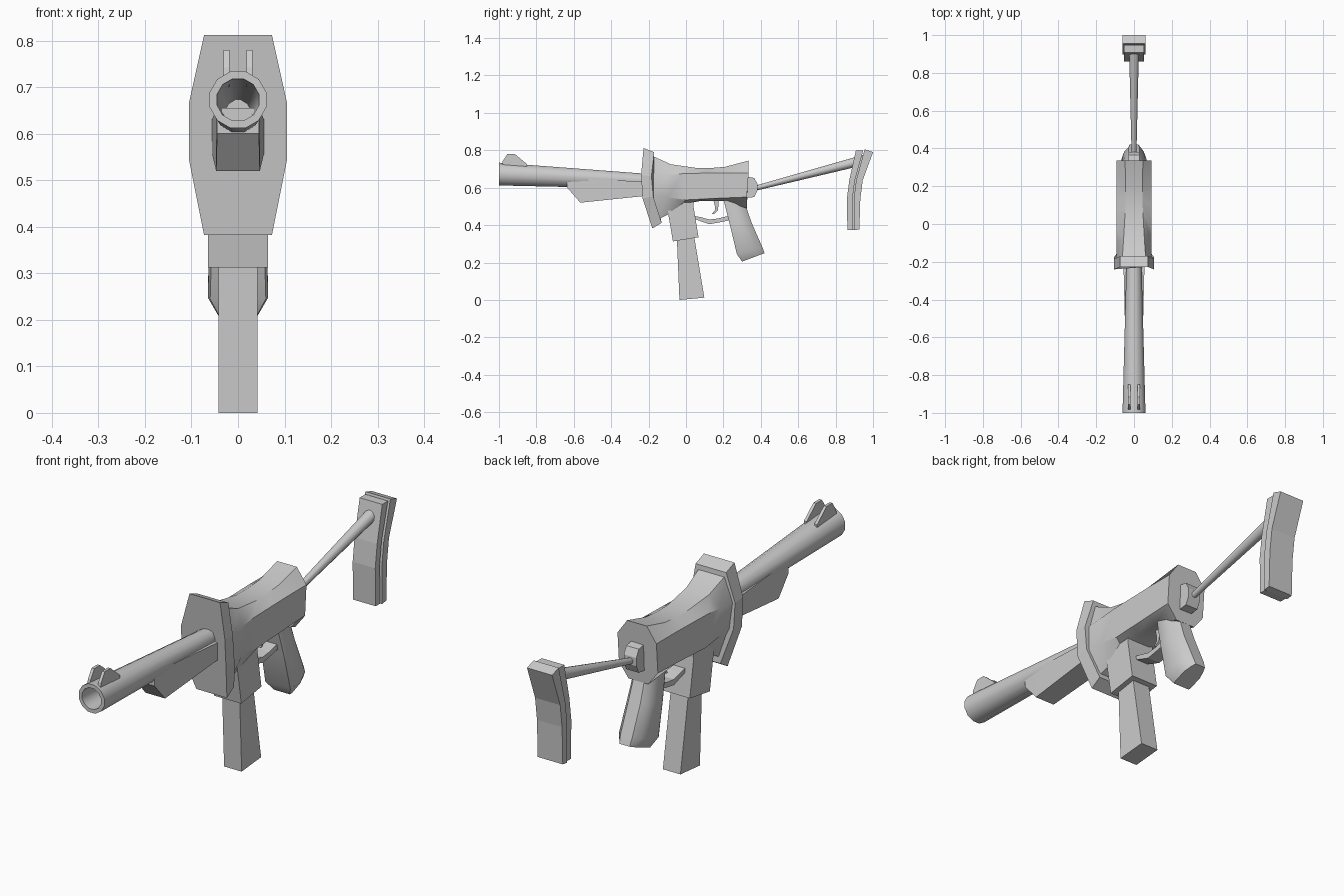
import bpy, bmesh, math

if "Cube" in bpy.data.objects:
    bpy.data.objects.remove(bpy.data.objects["Cube"])


def loft(name, rings, smooth=0, closed=False):
    """Skin a list of equal-length point rings; cap the ends unless closed."""
    bm = bmesh.new()
    vs = [[bm.verts.new(p) for p in ring] for ring in rings]
    n, m = len(vs[0]), len(vs)
    for i in range(m if closed else m - 1):
        a, b = vs[i], vs[(i + 1) % m]
        for k in range(n):
            bm.faces.new((a[k], a[(k + 1) % n], b[(k + 1) % n], b[k]))
    if not closed:
        bm.faces.new(vs[0])
        bm.faces.new(vs[-1])
    bmesh.ops.recalc_face_normals(bm, faces=bm.faces)
    me = bpy.data.meshes.new(name)
    bm.to_mesh(me)
    bm.free()
    ob = bpy.data.objects.new(name, me)
    bpy.context.collection.objects.link(ob)
    if smooth:
        bpy.ops.object.select_all(action='DESELECT')
        ob.select_set(True)
        bpy.context.view_layer.objects.active = ob
        bpy.ops.object.shade_smooth_by_angle(angle=math.radians(smooth))
    return ob


def plate(name, profile, half, x=0, smooth=0):
    """Side profile (y, z) extruded across x."""
    return loft(name, [[(x + s, y, z) for y, z in profile] for s in (-half, half)], smooth)


def circle(y, z, r, n=12):
    return [(r * math.cos(2 * math.pi * (k + .5) / n), y,
             z + r * math.sin(2 * math.pi * (k + .5) / n)) for k in range(n)]


def octo(bottom, low, up, top, w, t):
    """Eight-sided section: wide at low/up, narrow at bottom/top."""
    half = [(t, *bottom), (w, *low), (w, *up), (t, *top)]
    return half + [(-x, y, z) for x, y, z in reversed(half)]


def rect(y, z0, z1, h):
    return [(-h, y, z0), (h, y, z0), (h, y, z1), (-h, y, z1)]


# tapered barrel with open bore
loft("barrel", [circle(-1, .673, .063), circle(-.2, .634, .041)][::-1]
     + [circle(-1, .673, .0465), circle(-.4, .645, .028)], 40)

# paired front sight fins
for s, side in ((-1, "left"), (1, "right")):
    plate("front_sight_" + side, [(-.985, .715), (-.98, .742), (-.955, .78), (-.915, .78),
                                  (-.85, .726), (-.85, .70)], .0065, s * .025)

# handguard under the barrel
loft("handguard", [rect(-.635, .60, .655, .045), rect(-.565, .52, .652, .047),
                   rect(-.2, .558, .63, .056)])

# flared collar in front of the receiver
loft("front_collar", [
    octo((-.18, .382), (-.232, .543), (-.24, .668), (-.227, .812), .105, .073),
    octo((-.13, .412), (-.175, .553), (-.185, .662), (-.17, .79), .105, .073)])

# waisted receiver
loft("receiver", [
    octo((-.15, .43), (-.18, .56), (-.19, .66), (-.18, .77), .093, .062),
    octo((-.10, .455), (-.10, .548), (-.10, .668), (-.08, .725), .093, .055),
    octo((-.02, .51), (0, .535), (-.02, .675), (.06, .705), .093, .047),
    octo((.08, .53), (.10, .54), (.10, .678), (.13, .705), .093, .045),
    octo((.20, .53), (.20, .545), (.20, .68), (.21, .712), .093, .045),
    octo((.325, .49), (.325, .55), (.335, .68), (.335, .745), .093, .047)], 30)

# magazine well and magazine
plate("magazine_well", [(-.11, .55), (-.10, .49), (-.07, .313), (.067, .335), (.04, .50), (.04, .55)], .065)
plate("magazine", [(-.05, .36), (-.035, 0), (.098, .012), (.04, .36)], .042)


# pistol grip with softened back
def grip_ring(yf, zf, yb, zb, w, back):
    def at(t, x):
        return (x, yf + (yb - yf) * t, zf + (zb - zf) * t)
    half = [at(0, w * .92), at(.08, w), at(.55, w), at(.82, w * .8), at(1, back)]
    return half + [(-x, y, z) for x, y, z in reversed(half)]


loft("pistol_grip", [grip_ring(.20, .54, .31, .53, .05, .025),
                     grip_ring(.235, .40, .352, .41, .06, .028),
                     grip_ring(.272, .245, .408, .283, .065, .028),
                     grip_ring(.30, .205, .42, .25, .042, .024)], 35)

# trigger guard and trigger
plate("trigger_guard", [(.04, .45), (.08, .442), (.125, .43), (.17, .435), (.23, .45), (.23, .425),
                        (.17, .413), (.125, .405), (.08, .42), (.04, .435)], .03)
plate("trigger", [(.145, .54), (.155, .50), (.155, .48), (.138, .46), (.15, .458),
                  (.17, .478), (.173, .50), (.175, .54)], .01)

# stock mount and tapered rod
plate("stock_mount", [(.32, .545), (.365, .55), (.382, .585), (.382, .62),
                      (.365, .652), (.32, .66)], .03)
loft("stock_rod", [circle(.37, .597, .0135, 10), circle(.91, .738, .027, 10)], 40)

# curved butt: front plate, narrow core, rear pad
front = [(.908, .79), (.873, .64), (.86, .54), (.863, .375)]


def strip(a, b, dz=0):
    lo = [(y + a, z) for y, z in front]
    hi = [(y + b * (1 if i else 1.3), z) for i, (y, z) in enumerate(front)]
    lo[0] = (lo[0][0], lo[0][1] + dz)
    hi[0] = (hi[0][0], hi[0][1] + dz)
    return lo + hi[::-1]


plate("butt_front_plate", strip(0, .03, .008), .054)
plate("butt_core", strip(.025, .045, -.015), .044)
plate("butt_pad", [(.955, .805), (.91, .64), (.897, .54), (.897, .373),
                   (.927, .377), (.932, .54), (.945, .64), (1.0, .79)], .06)
